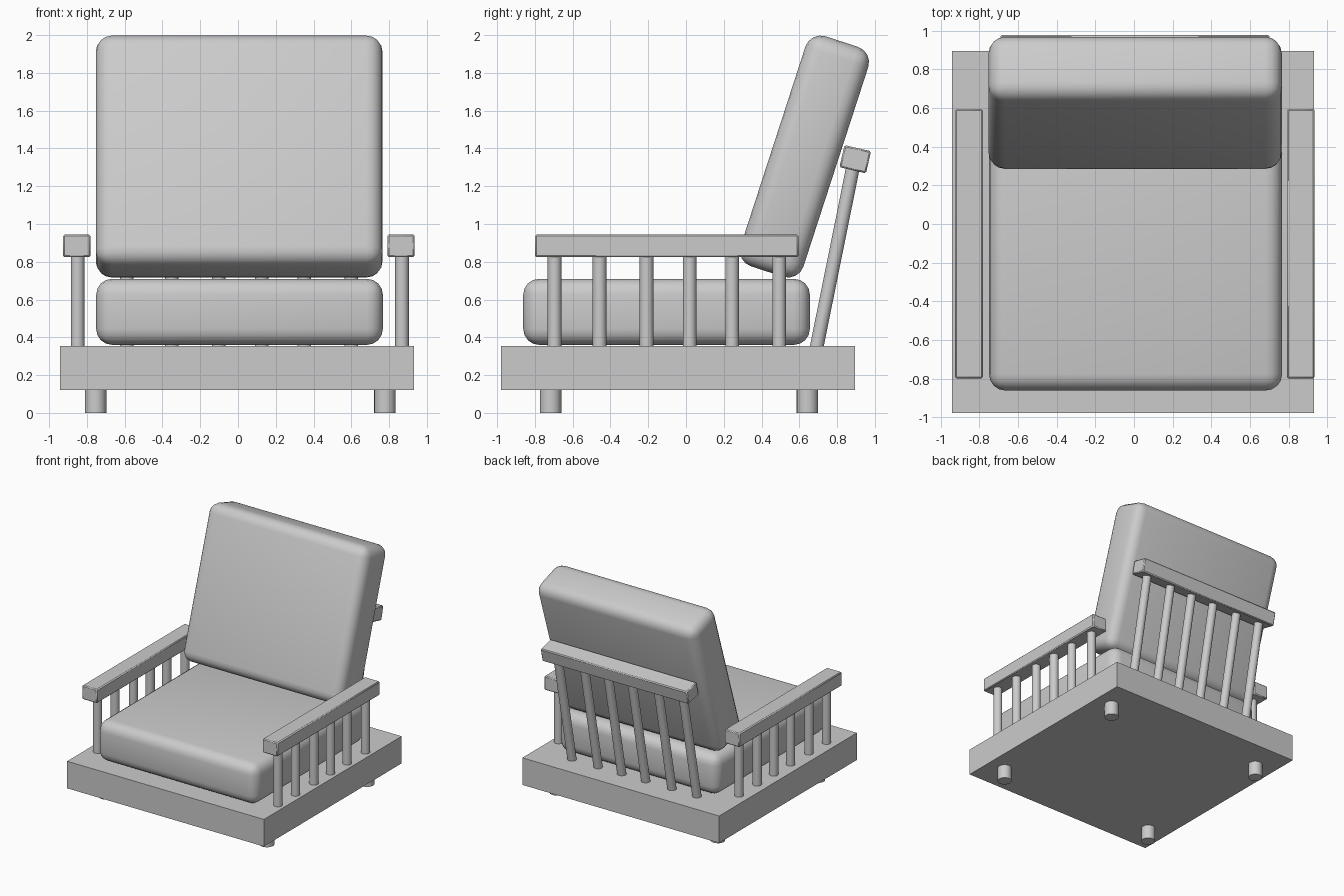
import bpy
from math import radians, sin, cos
from mathutils import Matrix, Vector

cube = bpy.data.objects.get("Cube")
if cube:
    bpy.data.objects.remove(cube, do_unlink=True)

grey = bpy.data.materials.new("plain grey")
grey.use_nodes = True
colour = (0.6, 0.6, 0.6, 1)
grey.diffuse_color = colour
grey.node_tree.nodes["Principled BSDF"].inputs["Base Color"].default_value = colour


def finish(name, bevel=0, segments=1):
    ob = bpy.context.object
    ob.name = name
    ob.data.materials.append(grey)
    if bevel:
        bpy.ops.object.transform_apply(location=False, rotation=False, scale=True)
        mod = ob.modifiers.new("rounded edges", "BEVEL")
        mod.width, mod.segments = bevel, segments
        bpy.ops.object.modifier_apply(modifier=mod.name)
    bpy.ops.object.shade_smooth_by_angle(angle=radians(40))
    return ob


def box(name, centre, size, tilt=0, bevel=0, segments=1):
    bpy.ops.mesh.primitive_cube_add(size=1, location=centre, rotation=(-radians(tilt), 0, 0))
    bpy.context.object.scale = size
    return finish(name, bevel, segments)


def rod(name, start, end, radius):
    start, end = Vector(start), Vector(end)
    axis = end - start
    bpy.ops.mesh.primitive_cylinder_add(
        vertices=24, radius=radius, depth=axis.length, location=(start + end) / 2,
        rotation=axis.to_track_quat("Z", "Y").to_euler())
    return finish(name)


# Platform and feet
box("base", (-0.005, -0.042, 0.238), (1.873, 1.873, 0.233))
for x, side in ((-0.754, "right"), (0.778, "left")):
    for y, end in ((-0.717, "front"), (0.643, "back")):
        rod(f"{end}_{side}_foot", (x, y, 0), (x, y, 0.15), 0.057)

# Cushions
box("seat_cushion", (0.008, -0.103, 0.535), (1.518, 1.518, 0.35), 0, 0.085, 4)
box("back_cushion", (0.006, 0.627, 1.357), (1.518, 0.35, 1.28), 18, 0.085, 4)

# Armrests and their spindles
offsets = (-0.594, -0.356, -0.107, 0.121, 0.346, 0.595)
for x, side in ((-0.854, "right"), (0.863, "left")):
    box(f"{side}_armrest", (x, -0.102, 0.884), (0.144, 1.395, 0.12), 0, 0.008)
    for i, d in enumerate(offsets):
        rod(f"{side}_arm_spindle_{i + 1}", (x + 0.005, d - 0.102, 0.34),
            (x + 0.005, d - 0.102, 0.84), 0.036)

# Leaning back rail and its spindles
box("back_rail", (0.005, 0.896, 1.343), (1.395, 0.144, 0.12), 13, 0.008)
for i, d in enumerate(offsets):
    rod(f"back_spindle_{i + 1}", (d + 0.005, 0.69, 0.34), (d + 0.005, 0.884, 1.3), 0.036)
